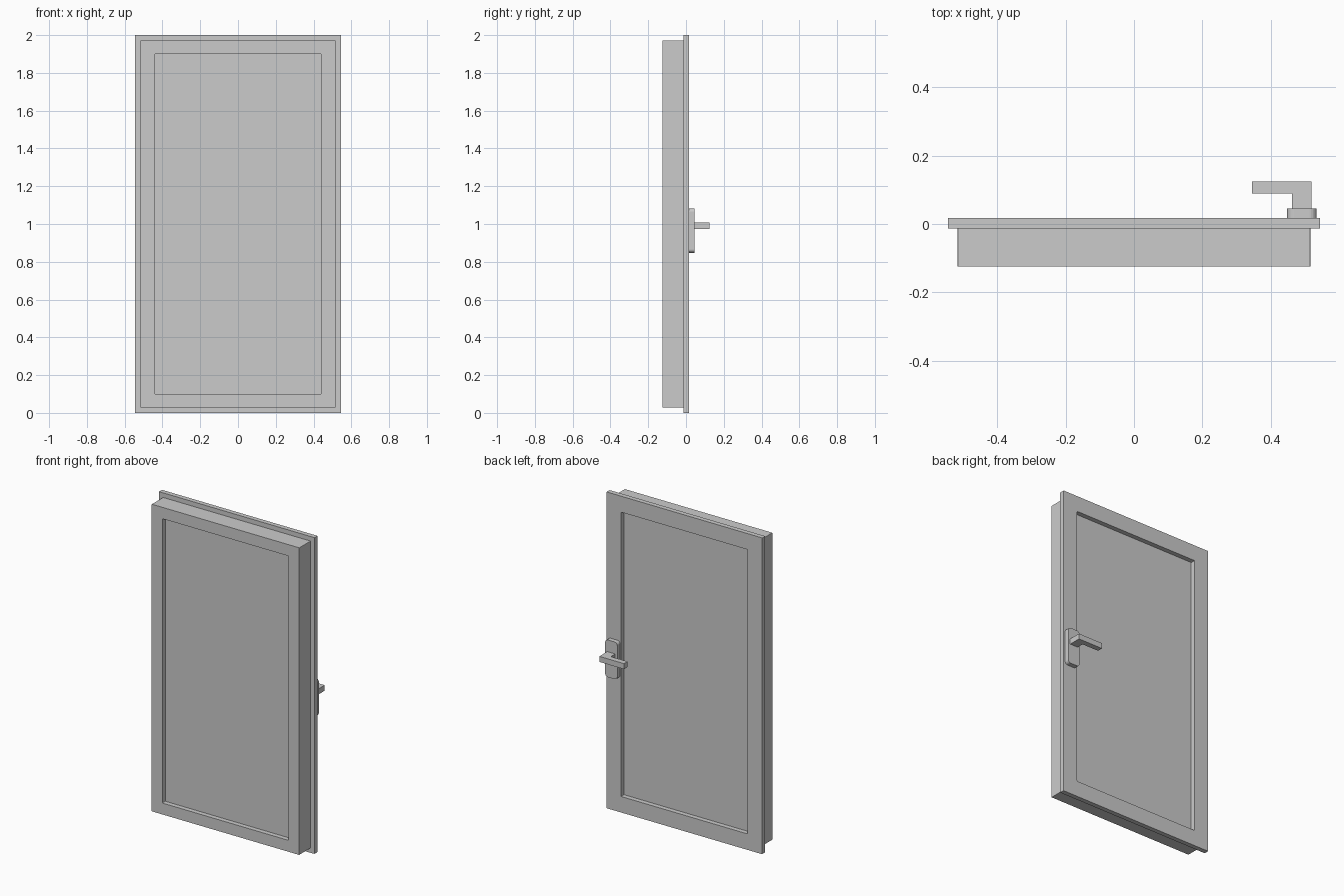
import bpy, bmesh, math

cube = bpy.data.objects.get("Cube")
if cube:
    bpy.data.objects.remove(cube, do_unlink=True)

# One plain grey for the whole door
grey = bpy.data.materials.new("light_grey")
grey.use_nodes = True
COLOUR = (0.6, 0.6, 0.6, 1)
grey.diffuse_color = COLOUR
grey.node_tree.nodes["Principled BSDF"].inputs["Base Color"].default_value = COLOUR


def finish(name, bm):
    bmesh.ops.recalc_face_normals(bm, faces=bm.faces)
    mesh = bpy.data.meshes.new(name)
    bm.to_mesh(mesh)
    bm.free()
    mesh.materials.append(grey)
    obj = bpy.data.objects.new(name, mesh)
    bpy.context.collection.objects.link(obj)
    return obj


def rounded_rect(half_w, half_h, radius, steps):
    """Outline of a rectangle with rounded corners, anticlockwise."""
    points = []
    for corner, (sx, sz) in enumerate([(1, 1), (-1, 1), (-1, -1), (1, -1)]):
        for i in range(steps + 1):
            a = math.pi / 2 * (corner + i / steps)
            points.append((sx * (half_w - radius) + radius * math.cos(a),
                           sz * (half_h - radius) + radius * math.sin(a)))
    return points


def sweep(name, sections, centre, steps, closed):
    """Joins rounded rectangles (half width, half height, radius, y) into a solid."""
    bm = bmesh.new()
    loops = [[bm.verts.new((centre[0] + x, y, centre[1] + z))
              for x, z in rounded_rect(w, h, r, steps)]
             for w, h, r, y in sections]
    pairs = list(zip(loops, loops[1:]))
    if closed:
        pairs.append((loops[-1], loops[0]))
    else:
        bm.faces.new(loops[0])
        bm.faces.new(loops[-1])
    for a, b in pairs:
        for i in range(len(a)):
            j = (i + 1) % len(a)
            bm.faces.new((a[i], a[j], b[j], b[i]))
    return finish(name, bm)


# Depths from front to back
FRONT, STEP, BACK = -0.125, -0.013, 0.017
RECESS = 0.03

opening = (0.442, 0.899, 0.004)
casing = (0.516, 0.971, 0.002)
flange = (0.545, 1.0, 0.002)

# Stepped frame: deep casing with a thin wider flange behind it
sweep("door_frame", [
    (*opening, FRONT), (*casing, FRONT), (*casing, STEP),
    (*flange, STEP), (*flange, BACK), (*opening, BACK)],
    (0, 1), 2, True)

# Panel recessed on both sides
sweep("door_panel", [(*opening, FRONT + RECESS), (*opening, BACK - RECESS)],
      (0, 1), 2, False)

# Handle backplate with rounded corners
plate = (0.0425, 0.1175, 0.02)
sweep("handle_plate", [(*plate, BACK), (*plate, 0.046)], (0.491, 0.965), 6, False)

# L-shaped lever: neck out of the plate, grip turned inward
bm = bmesh.new()
outline = [(0.519, 0.046), (0.519, 0.125), (0.346, 0.125),
           (0.346, 0.09), (0.463, 0.09), (0.463, 0.046)]
base = bm.faces.new([bm.verts.new((x, y, 0.973)) for x, y in outline])
top = bmesh.ops.extrude_face_region(bm, geom=[base])["geom"]
bmesh.ops.translate(bm, vec=(0, 0, 0.035),
                    verts=[v for v in top if isinstance(v, bmesh.types.BMVert)])
finish("handle_lever", bm)
